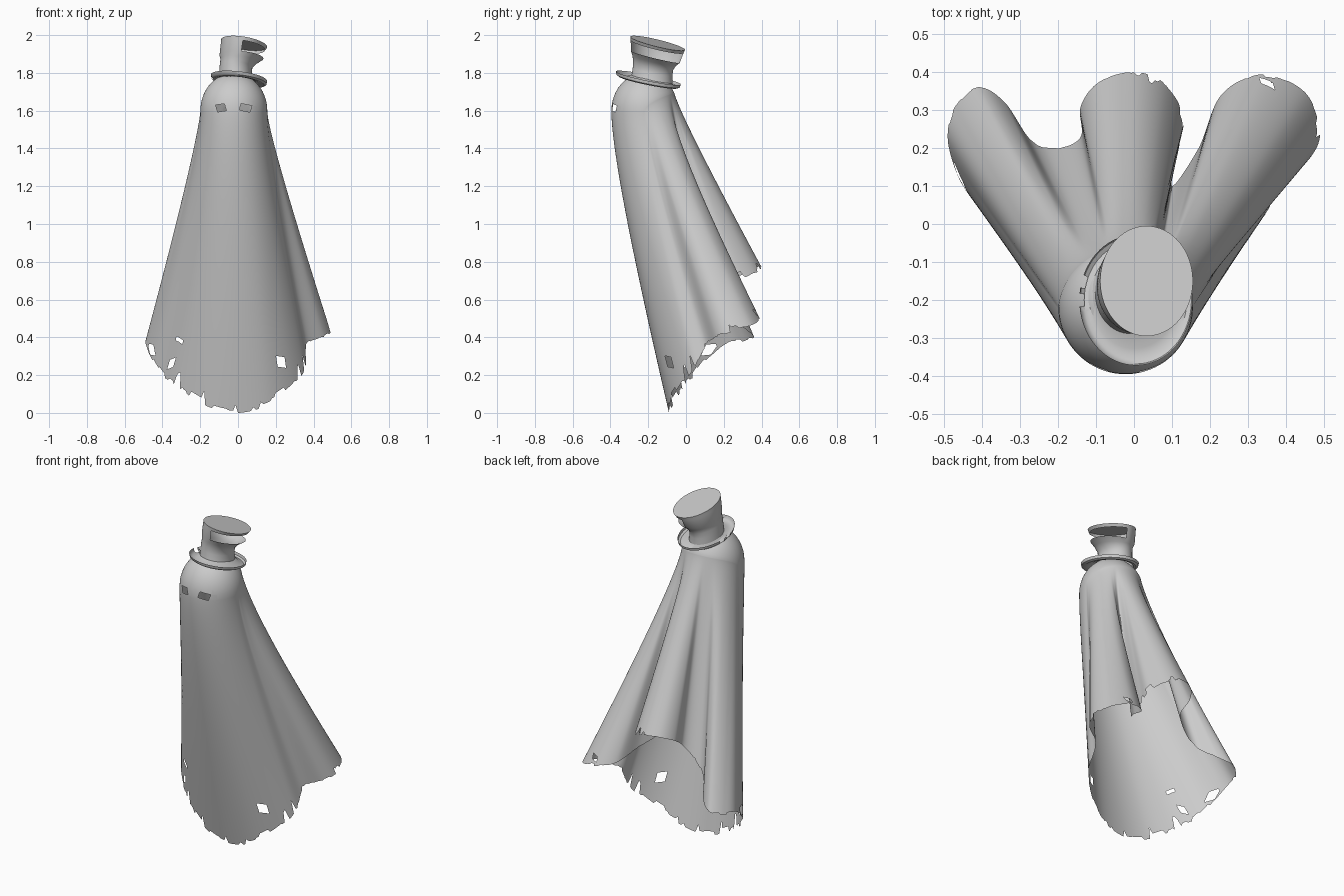
import bpy, bmesh, random
from math import sin, cos, radians, pi

if "Cube" in bpy.data.objects:
    bpy.data.objects.remove(bpy.data.objects["Cube"])

random.seed(4)

# Hem outline: x, y, z, and the angle on the head from which that fold hangs
HEM = [
    (0, -.09, .0, -90), (.16, -.08, .04, -60), (.28, -.03, .12, -35), (.355, .04, .23, -12),
    (.365, .11, .36, 1), (.46, .17, .405, 10), (.49, .25, .43, 17), (.45, .35, .46, 25),
    (.34, .395, .49, 35), (.23, .34, .52, 45), (.17, .20, .58, 52), (.10, .10, .64, 58),
    (.12, .21, .67, 64), (.13, .29, .70, 69), (.08, .37, .74, 76), (0, .40, .77, 85),
    (-.09, .375, .77, 95), (-.14, .31, .74, 103), (-.14, .23, .68, 110), (-.20, .20, .60, 117),
    (-.27, .22, .52, 124), (-.34, .32, .44, 134), (-.41, .36, .40, 147), (-.47, .31, .38, 162),
    (-.49, .22, .37, 175), (-.45, .10, .27, 190), (-.38, .03, .17, 208), (-.28, -.03, .10, 232),
    (-.15, -.075, .03, 252)]
SUB, DOME, ROWS = 12, 12, 70
HEAD = (-.022, -.218)          # head centre
HEAD_Z, HEAD_R, HEAD_H = 1.6, .177, .2


def hem_at(i):
    """Point i of the closed hem, with the angle unwrapped."""
    n = len(HEM)
    x, y, z, a = HEM[i % n]
    return x, y, z, a + 360 * (i // n)


def spline(i, t):
    p = [hem_at(i + k) for k in (-1, 0, 1, 2)]
    return [.5 * (2 * b + (c - a) * t + (2 * a - 5 * b + 4 * c - d) * t * t
                  + (3 * b - a - 3 * c + d) * t ** 3) for a, b, c, d in zip(*p)]


def make_object(name, bm, angle=40):
    bmesh.ops.delete(bm, geom=[v for v in bm.verts if not v.link_faces], context='VERTS')
    bmesh.ops.recalc_face_normals(bm, faces=bm.faces)
    me = bpy.data.meshes.new(name)
    bm.to_mesh(me)
    bm.free()
    ob = bpy.data.objects.new(name, me)
    bpy.context.collection.objects.link(ob)
    bpy.context.view_layer.objects.active = ob
    ob.select_set(True)
    bpy.ops.object.shade_smooth_by_angle(angle=radians(angle))
    ob.select_set(False)
    return ob


def loft(bm, rings):
    """Quads between successive closed rings."""
    faces = []
    for a, b in zip(rings, rings[1:]):
        n = len(a)
        faces.append([bm.faces.new((a[j], a[(j + 1) % n], b[(j + 1) % n], b[j])) for j in range(n)])
    return faces


# Cloak: domed head, then folds hanging to a ragged hem
bm = bmesh.new()
columns = []
jag = 0
for i in range(len(HEM)):
    for s in range(SUB):
        x, y, z, deg = spline(i, s / SUB)
        a = radians(deg)
        front = .5 - .5 * sin(a)
        back = max(0, sin(a)) ** .5
        if random.random() < .4:
            jag = random.choice((0, .15, .35, 1)) * random.uniform(.2, 1)
        size = .042 if i < 4 or i > 24 else .03 if i in (5, 6, 7, 12, 13, 14) else .004
        tear = jag * size if i or s else 0
        # the back folds leave the dome higher up than the front
        fmax = pi / 2 - .5 * back
        col = []
        for k in range(1, DOME + 1):
            f = k / DOME * fmax
            col.append((HEAD[0] + HEAD_R * sin(f) * cos(a), HEAD[1] + HEAD_R * sin(f) * sin(a),
                        HEAD_Z + HEAD_H * cos(f)))
        sx, sy, sz = col[-1]
        drop = .12 + .17 * front
        ox, oy = .03 * back * cos(a), .03 * back * sin(a)
        for k in range(1, ROWS + 1):
            t = k / ROWS
            t -= tear * max(0, (t - .88) / .12)
            u, v, w = (1 - t) ** 2, 2 * t * (1 - t), t * t
            col.append((sx * u + (sx + ox) * v + x * w, sy * u + (sy + oy) * v + y * w,
                        sz * u + (sz - drop) * v + z * w))
        columns.append([bm.verts.new(p) for p in col])
rings = list(zip(*columns))
loft(bm, rings)
top = bm.verts.new((*HEAD, HEAD_Z + HEAD_H))
for j in range(len(columns)):
    bm.faces.new((rings[0][j], rings[0][j - 1], top))

# Eye holes and tears: centre x, z, half width, half height, slope, slant, on the back
HOLES = [(-.09, 1.615, .024, .019, .15, -.3, 0), (.04, 1.615, .03, .018, -.2, .3, 0),
         (-.457, .335, .014, .028, -.2, -.2, 0), (-.31, .385, .02, .012, -.6, .2, 0),
         (-.352, .262, .014, .022, .4, .3, 0), (.228, .27, .022, .028, -.15, -.15, 0),
         (.35, .53, .017, .013, .2, .2, 1)]


def cut_hole(x, z, w, h, k, m, behind):
    """Cut a slanted four-sided opening through one side of the cloth."""
    def near(s):
        out = []
        for f in bm.faces:
            c = f.calc_center_median()
            dx, dz = c.x - x, c.z - z
            side = c.y > .3 if behind else c.y < (-.2 if z > 1 else .16)
            if side and abs(dx - m * dz) < w * s and abs(dz - k * dx) < h * s:
                out.append(f)
        return out
    for sign in (-1, 1):
        for co, no in (((x + sign * w, 0, z), (1, 0, -m)), ((x, 0, z + sign * h), (-k, 0, 1))):
            fs = near(2)
            geom = fs + list({e for f in fs for e in f.edges}) + list({v for f in fs for v in f.verts})
            bmesh.ops.bisect_plane(bm, geom=geom, dist=1e-5, plane_co=co, plane_no=no)
    bmesh.ops.delete(bm, geom=near(1), context='FACES')


for hole in HOLES:
    cut_hole(*hole)
make_object("cloak", bm, 60)

# Hat: tilted oval rings (centre x, y, z, radius x, y, slope x, y)
N = 64


def oval(bm, cx, cy, cz, rx, ry, kx, ky):
    out = []
    for j in range(N):
        dx, dy = rx * cos(2 * pi * j / N), ry * sin(2 * pi * j / N)
        out.append(bm.verts.new((cx + dx, cy + dy, cz + kx * dx + ky * dy)))
    return out


# Brim with a turned-up edge and a small tear on the left
bm = bmesh.new()
brim = loft(bm, [oval(bm, *r) for r in (
    (.005, -.2, 1.774, .149, .172, -.11, -.2), (.005, -.2, 1.757, .146, .168, -.11, -.2),
    (.004, -.2, 1.75, .135, .155, -.11, -.2), (0, -.195, 1.753, .115, .132, -.1, -.2),
    (-.012, -.18, 1.768, .09, .108, -.1, -.2))])
torn = [f for row in brim[:2] for j, f in enumerate(row) if j in (28, 29, 31, 32)]
bmesh.ops.delete(bm, geom=torn, context='FACES')
make_object("hat_brim", bm)

# Crown, slit open on its right side below the lid
bm = bmesh.new()
rings = [oval(bm, *r) for r in (
    (-.012, -.18, 1.768, .09, .108, -.1, -.2), (-.013, -.177, 1.805, .086, .105, -.11, -.2),
    (-.01, -.174, 1.838, .086, .106, -.12, -.22), (.004, -.168, 1.864, .097, .115, -.1, -.23),
    (.018, -.162, 1.884, .116, .129, -.07, -.24), (.026, -.153, 1.939, .117, .14, -.15, -.24),
    (.033, -.15, 1.957, .122, .145, -.16, -.24))]
walls = loft(bm, rings)
lid = bm.verts.new((.033, -.15, 1.957))
for j in range(N):
    bm.faces.new((rings[-1][j - 1], rings[-1][j], lid))
slit = [f for j, f in enumerate(walls[4]) if j < 15 or j > 47]
bmesh.ops.delete(bm, geom=slit, context='FACES')
make_object("hat_crown", bm)
